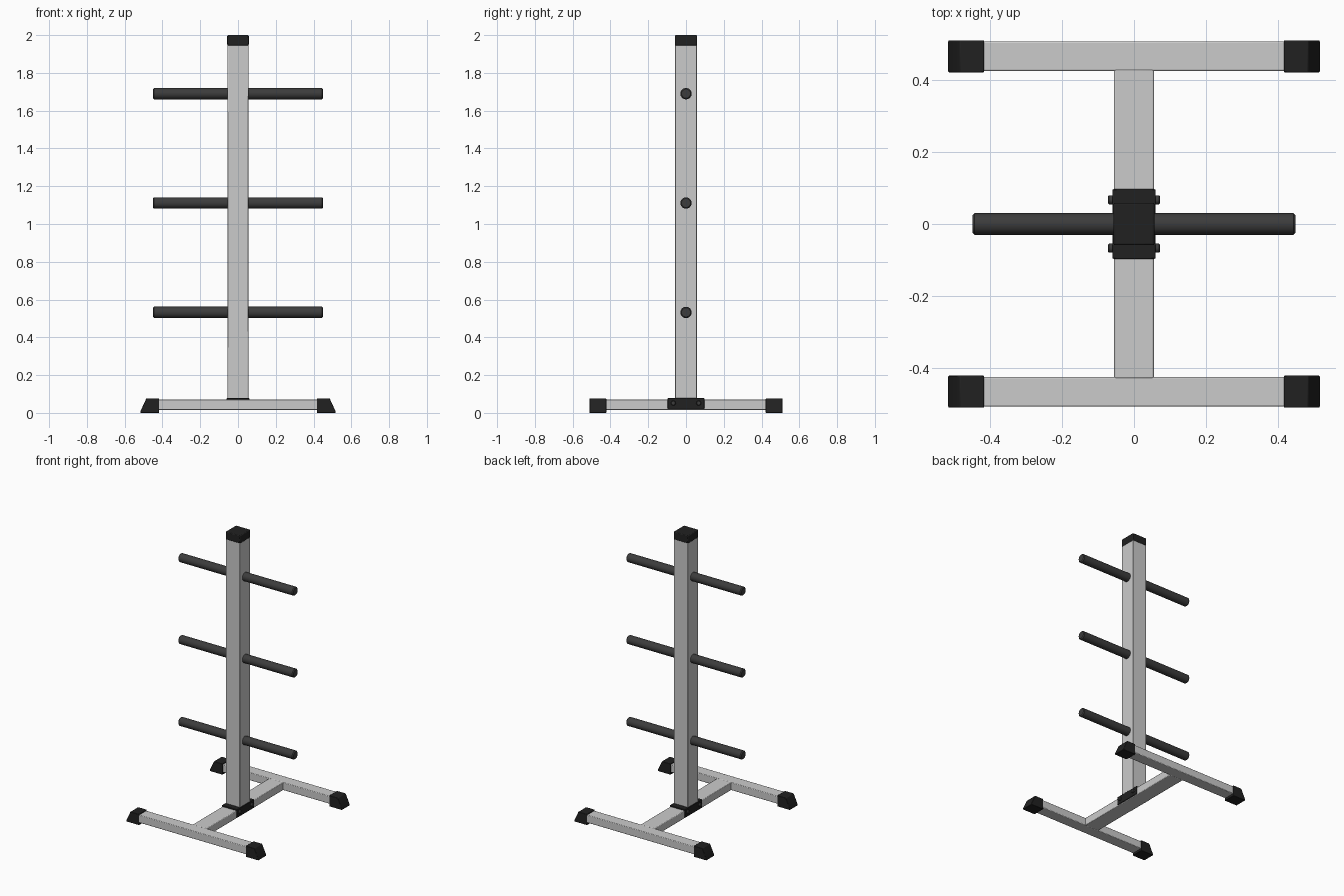
import bpy, bmesh, math

if "Cube" in bpy.data.objects:
    bpy.data.objects.remove(bpy.data.objects["Cube"])

black = bpy.data.materials.new("black_plastic")
black.diffuse_color = (0.015, 0.015, 0.015, 1)
black.use_nodes = True
black.node_tree.nodes["Principled BSDF"].inputs["Base Color"].default_value = black.diffuse_color
dark = bpy.data.materials.new("dark_steel")
dark.diffuse_color = (0.045, 0.045, 0.045, 1)
dark.use_nodes = True
dark.node_tree.nodes["Principled BSDF"].inputs["Base Color"].default_value = dark.diffuse_color


def finish(name, bm, mat=None, bevel=0.0, segments=2):
    bmesh.ops.recalc_face_normals(bm, faces=bm.faces)
    me = bpy.data.meshes.new(name)
    bm.to_mesh(me)
    bm.free()
    ob = bpy.data.objects.new(name, me)
    bpy.context.collection.objects.link(ob)
    if mat:
        me.materials.append(mat)
    if bevel:
        mod = ob.modifiers.new("soft_edges", 'BEVEL')
        mod.width, mod.segments = bevel, segments
    bpy.context.view_layer.objects.active = ob
    ob.select_set(True)
    bpy.ops.object.shade_smooth_by_angle(angle=math.radians(35))
    ob.select_set(False)
    return ob


def box(name, x, y, z, mat=None, bevel=0.004):
    """Box from (min, max) ranges."""
    bm = bmesh.new()
    bmesh.ops.create_cube(bm, size=1)
    for v in bm.verts:
        v.co = [r[0] if c < 0 else r[1] for c, r in zip(v.co, (x, y, z))]
    return finish(name, bm, mat, bevel)


def rod(name, half, radius, y, z, mat, chamfer, sides=32):
    """Round bar along x with chamfered ends."""
    bm = bmesh.new()
    profile = [(-half, radius - chamfer), (-half + chamfer, radius),
               (half - chamfer, radius), (half, radius - chamfer)]
    rings = [[bm.verts.new((x, y + r * math.cos(2 * math.pi * i / sides),
                            z + r * math.sin(2 * math.pi * i / sides)))
              for i in range(sides)] for x, r in profile]
    for a, b in zip(rings, rings[1:]):
        for i in range(sides):
            j = (i + 1) % sides
            bm.faces.new((a[i], a[j], b[j], b[i]))
    bm.faces.new(rings[0])
    bm.faces.new(rings[-1])
    return finish(name, bm, mat)


def foot_cap(name, sx, sy):
    """Rubber foot with a sloped outer end."""
    bm = bmesh.new()
    profile = [(0.417, 0.0), (0.517, 0.0), (0.517, 0.008), (0.485, 0.077), (0.417, 0.077)]
    face = bm.faces.new([bm.verts.new((sx * x, sy * 0.422, z)) for x, z in profile])
    ext = bmesh.ops.extrude_face_region(bm, geom=[face])
    for v in ext["geom"]:
        if isinstance(v, bmesh.types.BMVert):
            v.co.y = sy * 0.511
    return finish(name, bm, black, 0.003)


# Upright post and its cap
box("upright_post", (-0.055, 0.055), (-0.057, 0.057), (0.075, 1.95))
box("post_cap", (-0.057, 0.057), (-0.059, 0.059), (1.945, 2.0), black, 0.005)

# Weight pegs running through the post
for level, z in zip(("lower", "middle", "upper"), (0.532, 1.111, 1.69)):
    rod(level + "_weight_peg", 0.45, 0.03, 0, z, dark, 0.006)

# H-shaped base with rubber feet
box("base_spine", (-0.055, 0.055), (-0.43, 0.43), (0.016, 0.071))
for side, sy in (("front", -1), ("back", 1)):
    box(side + "_base_bar", (-0.45, 0.45), sorted((sy * 0.426, sy * 0.508)), (0.016, 0.071))
    for end, sx in (("left", -1), ("right", 1)):
        foot_cap(f"{side}_{end}_foot_cap", sx, sy)

# Bracket holding the post, with cross bolts
box("post_bracket", (-0.06, 0.06), (-0.097, 0.097), (0.02, 0.079), black, 0.003)
for side, sy in (("front", -1), ("back", 1)):
    rod(side + "_bracket_bolt", 0.072, 0.013, sy * 0.067, 0.052, dark, 0.003, 16)
